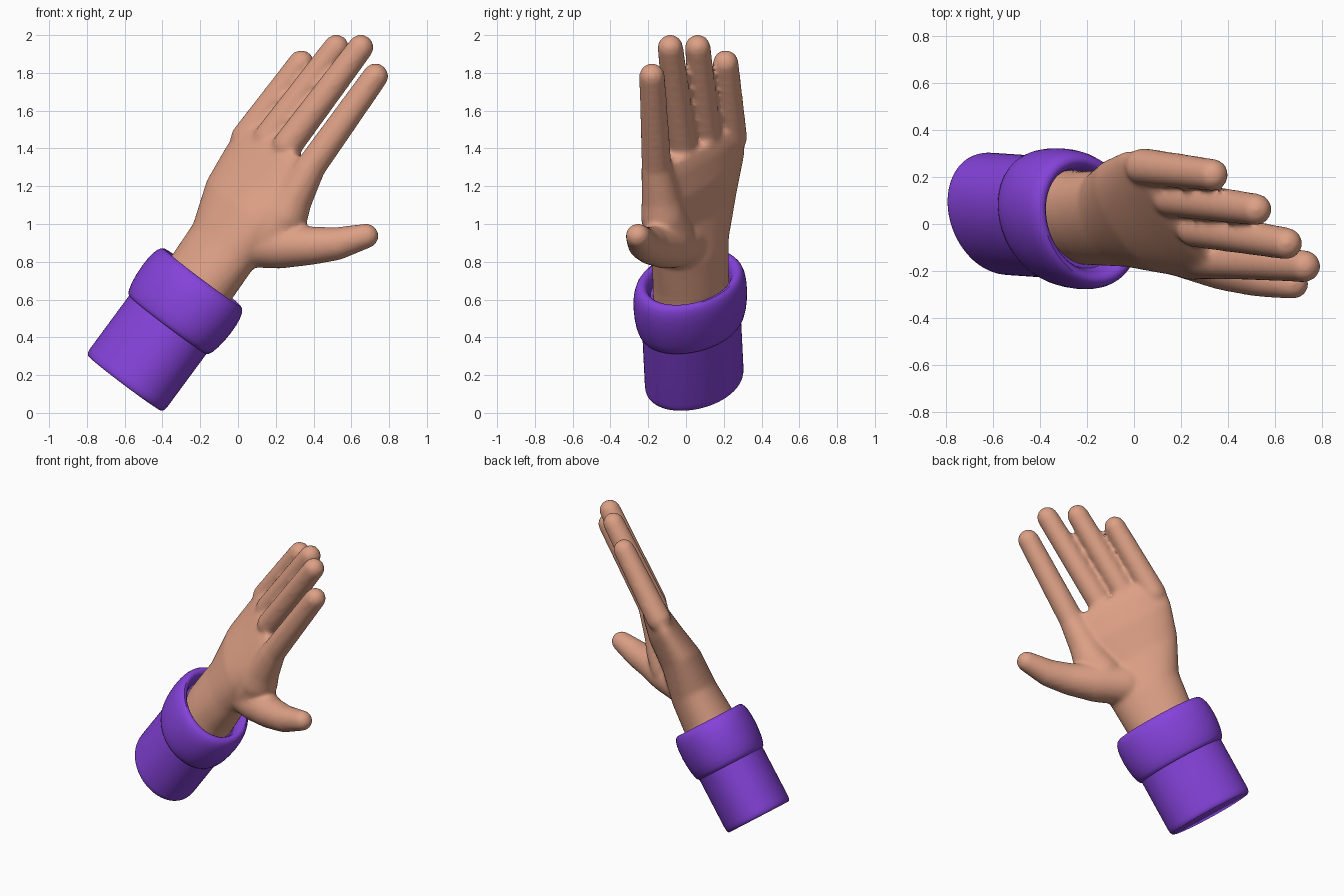
import bpy, bmesh, math
from mathutils import Vector

if "Cube" in bpy.data.objects:
    bpy.data.objects.remove(bpy.data.objects["Cube"])

# Arm frame: A along the forearm, W across the hand, N through the palm
A = Vector((0.59, -0.04, 0.80)).normalized()
W = Vector((-0.55, 0.74, 0.40))
W = (W - A * W.dot(A)).normalized()
N = A.cross(W).normalized()
BASE = Vector((-0.60, 0.045, 0.157))


def material(name, rgb):
    m = bpy.data.materials.new(name)
    m.diffuse_color = (*rgb, 1)
    m.use_nodes = True
    m.node_tree.nodes["Principled BSDF"].inputs["Base Color"].default_value = m.diffuse_color
    return m


skin = material("warm skin", (0.72, 0.35, 0.235))
purple = material("purple cloth", (0.235, 0.055, 0.70))


def make_object(name, bm, mat):
    bmesh.ops.recalc_face_normals(bm, faces=bm.faces[:])
    me = bpy.data.meshes.new(name)
    bm.to_mesh(me)
    bm.free()
    me.materials.append(mat)
    ob = bpy.data.objects.new(name, me)
    bpy.context.collection.objects.link(ob)
    bpy.context.view_layer.objects.active = ob
    bpy.ops.object.select_all(action='DESELECT')
    ob.select_set(True)
    return ob


def oval(center, w, n, count=48):
    return [center + W * w * math.cos(k * math.tau / count)
            + N * n * math.sin(k * math.tau / count) for k in range(count)]


def ball(center, r):
    pts = []
    for i in range(13):
        th = math.pi * i / 12
        for k in range(24 if 0 < i < 12 else 1):
            ph = math.tau * k / 24
            pts.append(center + r * Vector((math.sin(th) * math.cos(ph),
                                            math.sin(th) * math.sin(ph), math.cos(th))))
    return pts


def hull(bm, pts):
    """Add the convex hull of some points as a separate solid."""
    part = bmesh.new()
    for p in pts:
        part.verts.new(p)
    out = bmesh.ops.convex_hull(part, input=part.verts[:])
    loose = [v for v in part.verts if not v.link_faces]
    bmesh.ops.delete(part, geom=loose, context='VERTS')
    bmesh.ops.recalc_face_normals(part, faces=part.faces[:])
    me = bpy.data.meshes.new("part")
    part.to_mesh(me)
    part.free()
    bm.from_mesh(me)
    bpy.data.meshes.remove(me)


def limb(bm, *balls):
    """Tapered rounded limb through (x, y, z, radius) points."""
    sets = [ball(Vector(b[:3]), b[3]) for b in balls]
    for p, q in zip(sets, sets[1:]):
        hull(bm, p + q)


def loft(name, profile, mat, count=72):
    """Sweep a (distance, scale) profile along the forearm with oval sections."""
    bm = bmesh.new()
    rings = [[bm.verts.new(p) for p in oval(BASE + A * t, 0.287 * s, 0.227 * s, count)]
             for t, s in profile]
    for a, b in zip(rings, rings[1:]):
        for k in range(count):
            j = (k + 1) % count
            bm.faces.new((a[k], a[j], b[j], b[k]))
    bm.faces.new(rings[0])
    bm.faces.new(rings[-1])
    ob = make_object(name, bm, mat)
    bpy.ops.object.shade_smooth_by_angle(angle=math.radians(40))
    return ob


# Sleeve and rolled cuff
loft("sleeve", [(0, 0.94), (0.004, 0.965), (0.013, 0.985), (0.028, 0.997),
                (0.045, 1.0), (0.25, 1.0), (0.45, 1.0)], purple)
loft("cuff", [(0.385, 0.9), (0.385, 1.0), (0.392, 1.04), (0.41, 1.075), (0.45, 1.115),
              (0.50, 1.14), (0.55, 1.15), (0.60, 1.145), (0.64, 1.125), (0.67, 1.09),
              (0.688, 1.045), (0.696, 0.99), (0.694, 0.93), (0.682, 0.88),
              (0.66, 0.84), (0.62, 0.80)], purple)

# Hand: palm sections, fingers and thumb, fused and smoothed
hand = bmesh.new()
palm = [((-0.27, 0.030, 0.60), 0.225, 0.175),
        ((-0.19, 0.025, 0.72), 0.225, 0.170),
        ((-0.08, 0.022, 0.88), 0.240, 0.155),
        ((0.015, 0.030, 1.09), 0.305, 0.135),
        ((0.135, 0.040, 1.25), 0.355, 0.110),
        ((0.205, 0.046, 1.37), 0.350, 0.085),
        ((0.245, 0.042, 1.425), 0.290, 0.062)]
ovals = [oval(Vector(c), w, n) for c, w, n in palm]
for p, q in zip(ovals, ovals[1:]):
    hull(hand, p + q)

fingers = [((0.380, -0.155, 1.295), (0.728, -0.180, 1.783)),
           ((0.260, -0.020, 1.415), (0.650, -0.083, 1.935)),
           ((0.160, 0.110, 1.455), (0.520, 0.062, 1.935)),
           ((0.040, 0.245, 1.455), (0.335, 0.210, 1.853))]
for base, tip in fingers:
    limb(hand, (*base, 0.080), (*tip, 0.069))

# Index side of the palm, then the thumb
limb(hand, (0.18, -0.09, 0.95, 0.13), (0.25, -0.12, 1.04, 0.12),
     (0.285, -0.13, 1.12, 0.105), (0.38, -0.155, 1.295, 0.082))
limb(hand, (0.05, -0.03, 0.90, 0.13), (0.22, -0.11, 0.885, 0.122),
     (0.38, -0.18, 0.885, 0.103), (0.52, -0.222, 0.895, 0.088),
     (0.68, -0.255, 0.937, 0.066))

ob = make_object("hand", hand, skin)
fuse = ob.modifiers.new("fuse", 'REMESH')
fuse.mode = 'VOXEL'
fuse.voxel_size = 0.013
fuse.use_smooth_shade = True
soft = ob.modifiers.new("soften", 'SMOOTH')
soft.factor = 0.5
soft.iterations = 14
